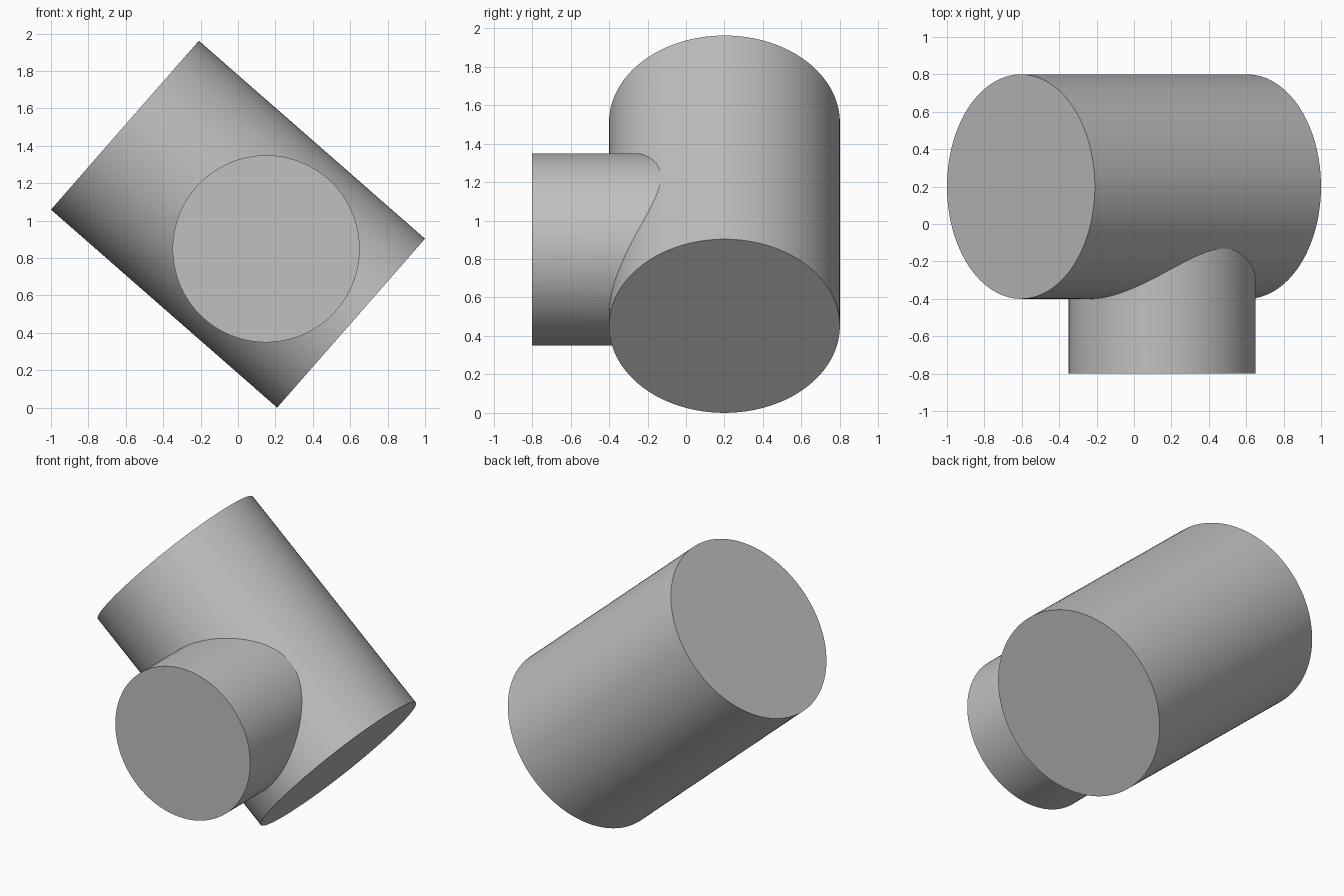
import bpy
import math
from mathutils import Vector

cube = bpy.data.objects.get("Cube")
if cube:
    bpy.data.objects.remove(cube, do_unlink=True)

# Plain grey for the whole fitting
grey = bpy.data.materials.new("light_grey")
grey.use_nodes = True
colour = (0.53, 0.53, 0.53, 1)
grey.diffuse_color = colour
grey.node_tree.nodes["Principled BSDF"].inputs["Base Color"].default_value = colour


def cylinder(name, radius, start, end, sides=128):
    """Solid cylinder running from start to end."""
    start, end = Vector(start), Vector(end)
    axis = end - start
    bpy.ops.mesh.primitive_cylinder_add(
        vertices=sides, radius=radius, depth=axis.length,
        location=(start + end) / 2,
        rotation=axis.to_track_quat("Z", "Y").to_euler())
    obj = bpy.context.object
    obj.name = name
    obj.data.materials.append(grey)
    return obj


# Main barrel, tilted in the front plane
tilt = math.radians(41.2)
direction = Vector((math.cos(tilt), 0, -math.sin(tilt)))
centre = Vector((0, 0.2, 0.981))
half_length = 0.8035
barrel = cylinder("main_barrel", 0.6, centre - direction * half_length,
                  centre + direction * half_length)

# Side branch, square to the barrel axis and pointing forward
root = centre + direction * 0.2
branch = cylinder("branch_cutter", 0.5, root, (root.x, -0.8, root.z))

# Fuse the branch into the barrel
union = barrel.modifiers.new("join_branch", "BOOLEAN")
union.operation = "UNION"
union.solver = "EXACT"
union.object = branch
bpy.ops.object.select_all(action="DESELECT")
barrel.select_set(True)
bpy.context.view_layer.objects.active = barrel
bpy.ops.object.modifier_apply(modifier=union.name)
bpy.data.objects.remove(branch, do_unlink=True)
barrel.name = "tee_body"
bpy.ops.object.shade_smooth_by_angle(angle=math.radians(25))
